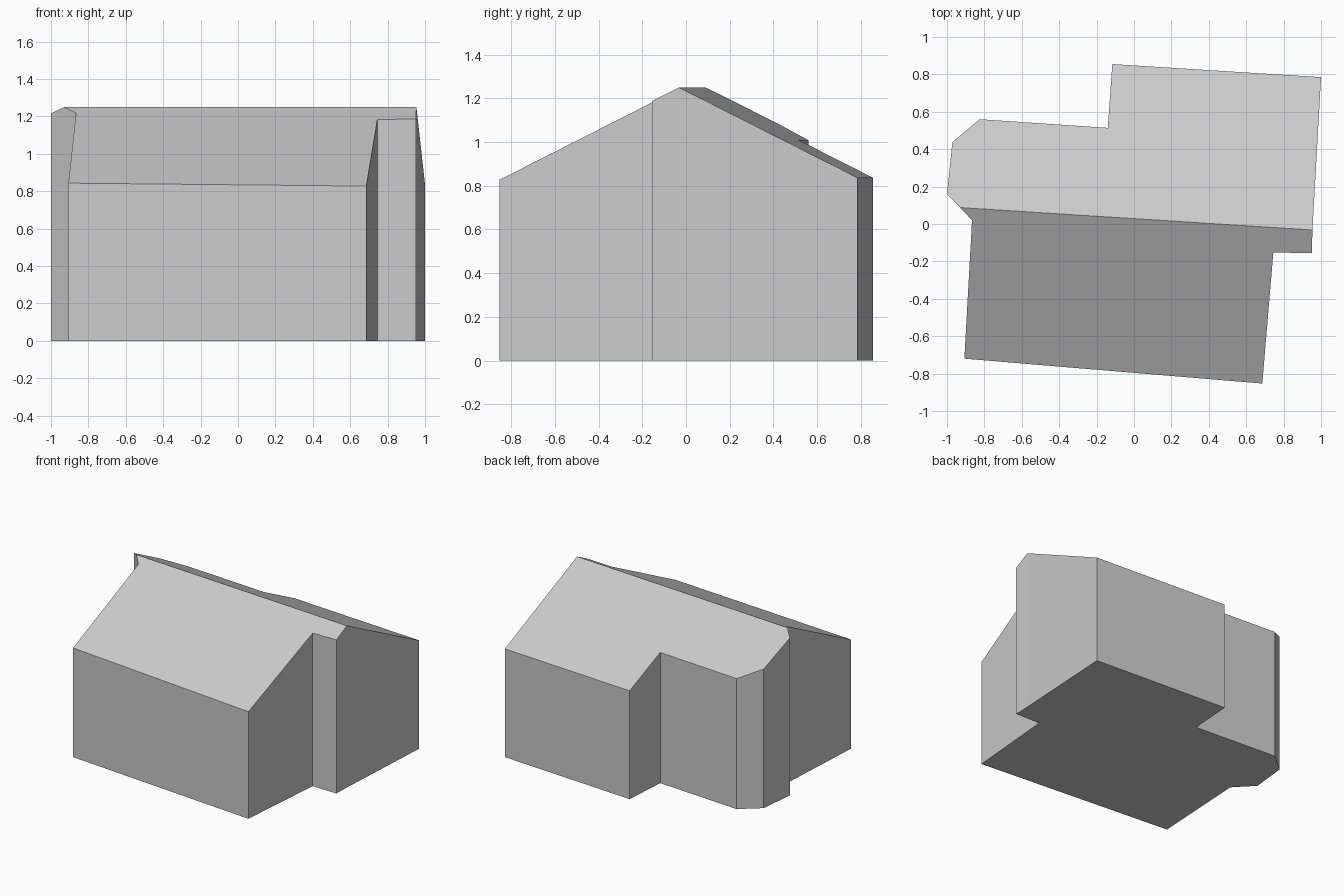
import bpy
import bmesh
from mathutils import Vector

cube = bpy.data.objects.get("Cube")
if cube:
    bpy.data.objects.remove(cube, do_unlink=True)

# One plain grey for the whole building
grey = bpy.data.materials.new("light grey")
grey.use_nodes = True
grey.diffuse_color = (0.6, 0.6, 0.6, 1)
grey.node_tree.nodes["Principled BSDF"].inputs["Base Color"].default_value = (0.6, 0.6, 0.6, 1)

# Ridge ends are also footprint corners; the outline splits there
RIDGE_LEFT = Vector((-0.93, 0.088))
RIDGE_RIGHT = Vector((0.954, -0.032))
RIDGE_HEIGHT, PITCH = 1.25, 0.505

# Front outline runs -x to +x, back outline returns
front = [(-0.866, 0.02), (-0.907, -0.72), (0.686, -0.853), (0.745, -0.152), (0.951, -0.156)]
back = [(1.0, 0.785), (-0.116, 0.855), (-0.14, 0.514), (-0.825, 0.56), (-0.971, 0.438), (-1.0, 0.16)]
outline = [RIDGE_LEFT, *map(Vector, front), RIDGE_RIGHT, *map(Vector, back)]

along = (RIDGE_RIGHT - RIDGE_LEFT).normalized()
across = Vector((-along.y, along.x))


def roof_height(p):
    return RIDGE_HEIGHT - PITCH * abs((p - RIDGE_LEFT).dot(across))


# Walls, floor and the two roof slopes as one closed shell
bm = bmesh.new()
base = [bm.verts.new((p.x, p.y, 0)) for p in outline]
top = [bm.verts.new((p.x, p.y, roof_height(p))) for p in outline]
count = len(outline)
for i in range(count):
    j = (i + 1) % count
    bm.faces.new((base[i], base[j], top[j], top[i]))
split = len(front) + 1
bm.faces.new(base[::-1])
bm.faces.new(top[:split + 1])
bm.faces.new(top[split:] + top[:1])
bmesh.ops.recalc_face_normals(bm, faces=bm.faces)

mesh = bpy.data.meshes.new("gabled_house")
bm.to_mesh(mesh)
bm.free()
mesh.materials.append(grey)
house = bpy.data.objects.new("gabled_house", mesh)
bpy.context.collection.objects.link(house)
